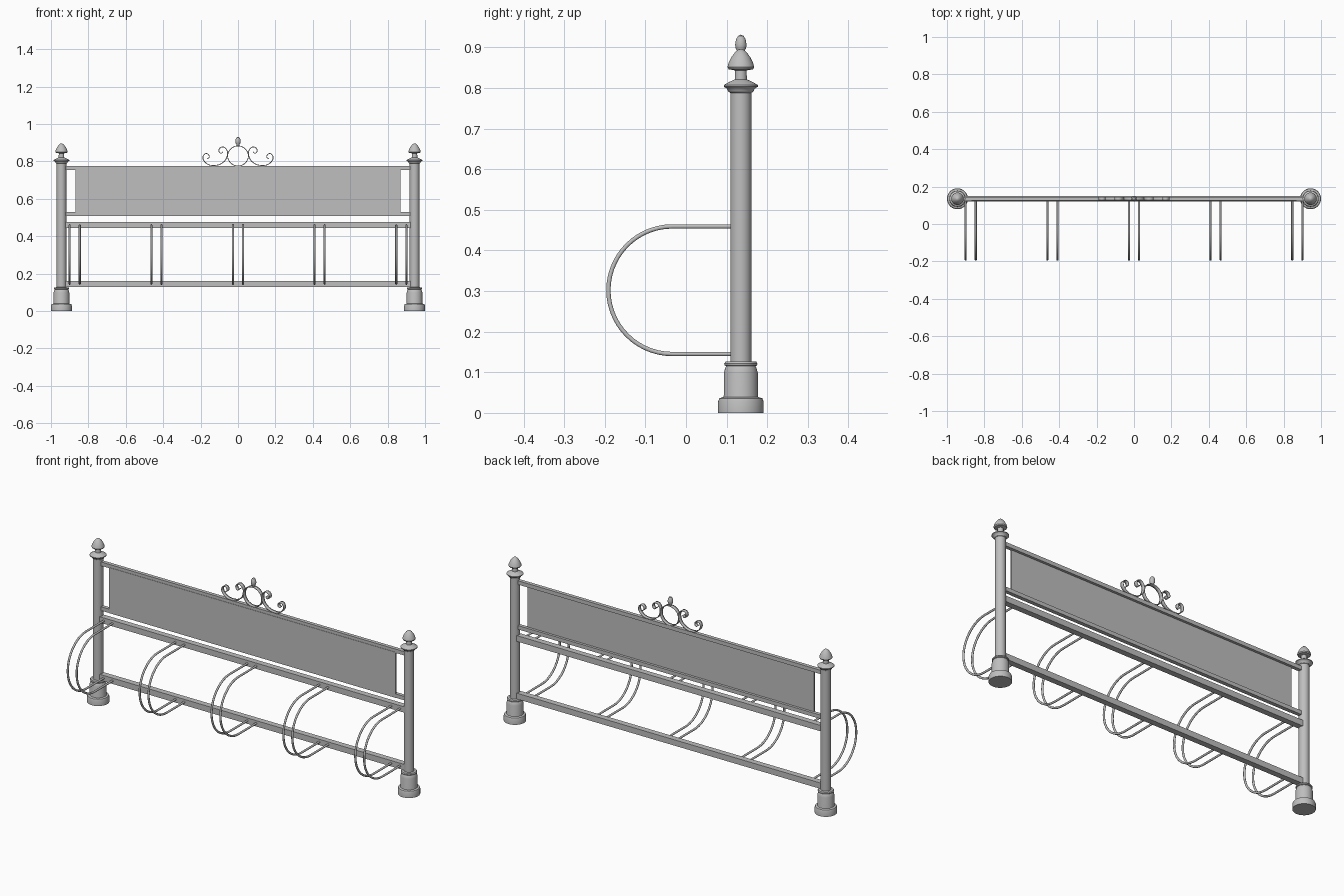
import bpy, bmesh, math

if "Cube" in bpy.data.objects:
    bpy.data.objects.remove(bpy.data.objects["Cube"])

steel = bpy.data.materials.new("grey_steel")
steel.use_nodes = True
grey = (0.52, 0.52, 0.52, 1)
steel.diffuse_color = grey
steel.node_tree.nodes["Principled BSDF"].inputs["Base Color"].default_value = grey

Y = 0.135       # plane of the posts and rails
POST_X = 0.944


def add(name, data, loc=(0, 0, 0)):
    ob = bpy.data.objects.new(name, data)
    ob.location = loc
    data.materials.append(steel)
    bpy.context.collection.objects.link(ob)
    return ob


def box(name, size, loc):
    bm = bmesh.new()
    bmesh.ops.create_cube(bm, size=1)
    bmesh.ops.scale(bm, vec=size, verts=bm.verts)
    me = bpy.data.meshes.new(name)
    bm.to_mesh(me)
    bm.free()
    return add(name, me, loc)


def lathe(name, profile, loc, sides=40):
    """Spin (radius, height) pairs about the vertical axis."""
    bm = bmesh.new()
    verts = [bm.verts.new((r, 0, z)) for r, z in profile]
    edges = [bm.edges.new(p) for p in zip(verts, verts[1:])]
    bmesh.ops.spin(bm, geom=verts + edges, cent=(0, 0, 0), axis=(0, 0, 1),
                   angle=math.tau, steps=sides, use_duplicate=False)
    bmesh.ops.remove_doubles(bm, verts=bm.verts, dist=1e-5)
    bmesh.ops.recalc_face_normals(bm, faces=bm.faces)
    me = bpy.data.meshes.new(name)
    bm.to_mesh(me)
    bm.free()
    ob = add(name, me, loc)
    bpy.ops.object.select_all(action='DESELECT')
    ob.select_set(True)
    bpy.context.view_layer.objects.active = ob
    bpy.ops.object.shade_smooth_by_angle(angle=math.radians(35))
    return ob


def ribbon(name, points, closed=False):
    """Flat bar bent along (x, z) points."""
    cu = bpy.data.curves.new(name, 'CURVE')
    cu.dimensions = '2D'
    cu.fill_mode = 'NONE'
    cu.extrude = 0.01
    cu.resolution_u = 8
    sp = cu.splines.new('BEZIER')
    sp.bezier_points.add(len(points) - 1)
    sp.use_cyclic_u = closed
    for bp, (x, z) in zip(sp.bezier_points, points):
        bp.co = (x, z, 0)
        bp.handle_left_type = bp.handle_right_type = 'AUTO'
    ob = add(name, cu, (0, Y, 0))
    ob.rotation_euler.x = math.pi / 2
    mod = ob.modifiers.new("thickness", 'SOLIDIFY')
    mod.thickness = 0.004
    mod.offset = 0
    return ob


# Turned posts with foot, collar and acorn finial
foot = [(0, 0), (0.056, 0), (0.056, 0.028), (0.053, 0.036), (0.043, 0.039),
        (0.042, 0.043), (0.042, 0.098), (0.038, 0.112), (0.036, 0.115),
        (0.04, 0.117), (0.041, 0.121), (0.038, 0.126), (0.026, 0.127)]
shaft = [(0.026, 0.788), (0.031, 0.791), (0.034, 0.798), (0.042, 0.803),
         (0.042, 0.807), (0.03, 0.814), (0.015, 0.821), (0.014, 0.843)]
finial = [(0.03, 0.846), (0.033, 0.851), (0.03, 0.862), (0.023, 0.876),
          (0.015, 0.887), (0.007, 0.894), (0, 0.896)]
for side, s in (("left", 1), ("right", -1)):
    lathe(side + "_post", foot + shaft + finial, (s * POST_X, Y, 0))

# Rails and sign panel
span = 2 * POST_X - 0.03
box("top_rail", (span, 0.02, 0.021), (0, Y, 0.765))
box("panel_rail", (span, 0.02, 0.021), (0, Y, 0.519))
box("upper_beam", (span, 0.032, 0.032), (0, Y, 0.46))
box("lower_beam", (span, 0.032, 0.032), (0, Y, 0.144))
box("sign_panel", (1.74, 0.008, 0.25), (0, 0.127, 0.634))

# Paired wheel hoops: straight, half circle, straight
R, CY, CZ = 0.157, -0.034, 0.302
arc = [(CY - R * math.sin(a), CZ + R * math.cos(a))
       for a in (math.pi * i / 28 for i in range(29))]
path = [(Y - 0.01, CZ + R)] + arc + [(Y - 0.01, CZ - R)]
for i in range(5):
    for side, dx in (("left", 0.027), ("right", -0.027)):
        cu = bpy.data.curves.new("hoop", 'CURVE')
        cu.dimensions = '3D'
        cu.bevel_depth = 0.0055
        cu.bevel_resolution = 3
        cu.use_fill_caps = True
        sp = cu.splines.new('POLY')
        sp.points.add(len(path) - 1)
        for p, (y, z) in zip(sp.points, path):
            p.co = (0, y, z, 1)
        sp.use_smooth = True
        add(f"wheel_hoop_{i + 1}_{side}", cu, ((i - 2) * 0.4365 + dx, 0, 0))

# Crest: ring, mirrored scrolls and bud
ring = [(0.055 * math.cos(a), 0.829 + 0.053 * math.sin(a))
        for a in (math.tau * i / 12 for i in range(12))]
ribbon("crest_ring", ring, True)
scroll = [(0.165, 0.812), (0.154, 0.824), (0.168, 0.842), (0.187, 0.826),
          (0.172, 0.792), (0.13, 0.778), (0.077, 0.797), (0.058, 0.83),
          (0.061, 0.862), (0.082, 0.877), (0.102, 0.861), (0.092, 0.843),
          (0.079, 0.851)]
for side, s in (("left", 1), ("right", -1)):
    ribbon(side + "_scroll", [(s * x, z) for x, z in scroll])
bud = [(0, 0.88), (0.007, 0.883), (0.008, 0.889), (0.013, 0.898), (0.014, 0.907),
       (0.012, 0.919), (0.007, 0.928), (0, 0.931)]
lathe("crest_bud", bud, (0, Y, 0), 20)
